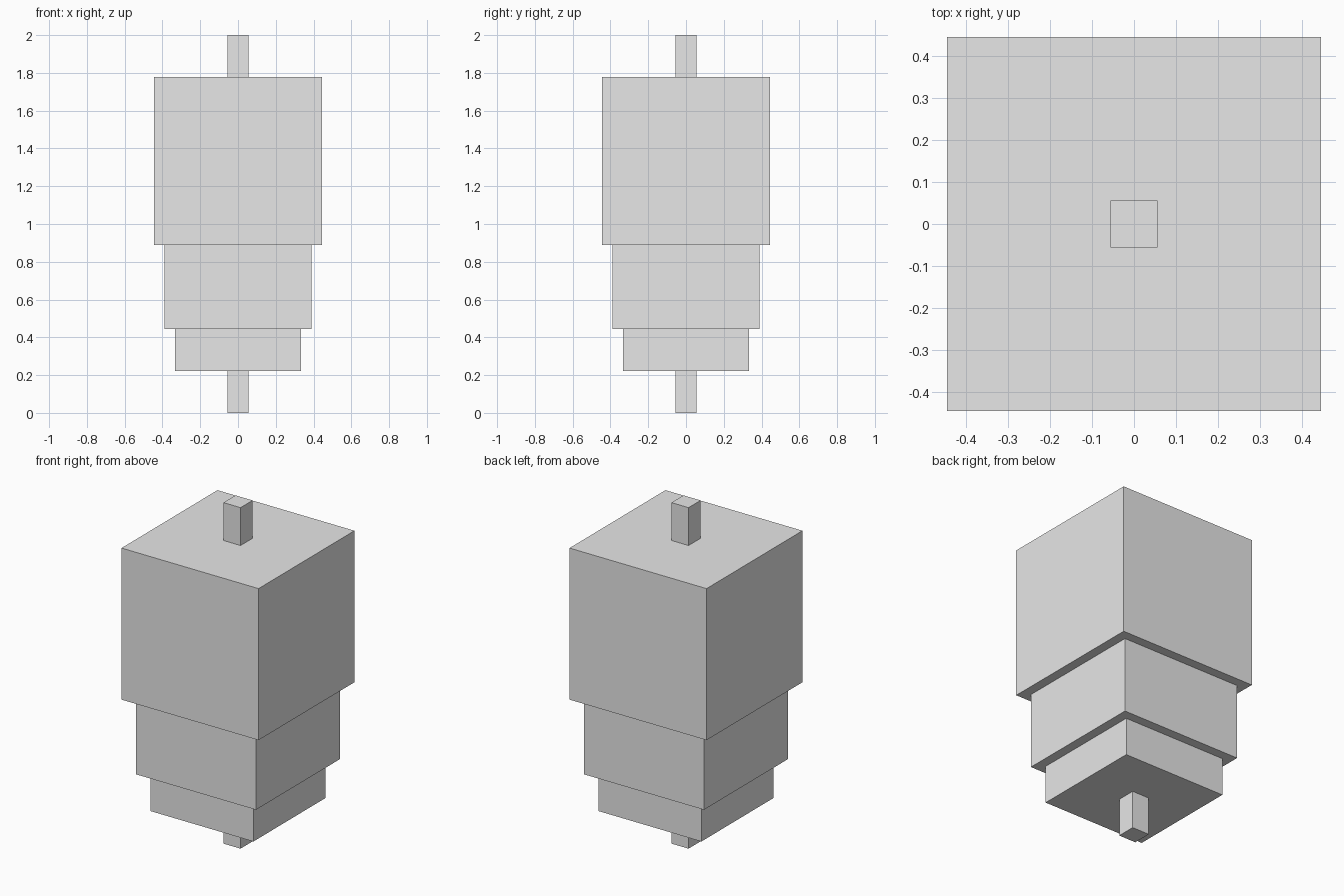
import bpy

cube = bpy.data.objects.get("Cube")
if cube:
    bpy.data.objects.remove(cube, do_unlink=True)

# Single plain grey
GREY = (0.8, 0.8, 0.8, 1.0)
grey = bpy.data.materials.new("light_grey")
grey.use_nodes = True
grey.diffuse_color = GREY
grey.node_tree.nodes["Principled BSDF"].inputs["Base Color"].default_value = GREY

UNIT = 2 / 9  # one module of the stack height


def block(name, width, bottom, top):
    """Square block centred on the vertical axis, sized in modules."""
    bpy.ops.mesh.primitive_cube_add(size=1, location=(0, 0, (bottom + top) / 2 * UNIT))
    obj = bpy.context.object
    obj.name = obj.data.name = name
    obj.scale = (width * UNIT, width * UNIT, (top - bottom) * UNIT)
    bpy.ops.object.transform_apply(location=False, rotation=False, scale=True)
    obj.data.materials.append(grey)
    return obj


# Stepped stack, from the bottom pin to the top pin
block("bottom_pin", 0.5, 0, 1)
block("lower_block", 3, 1, 2)
block("middle_block", 3.5, 2, 4)
block("upper_block", 4, 4, 8)
block("top_pin", 0.5, 8, 9)
